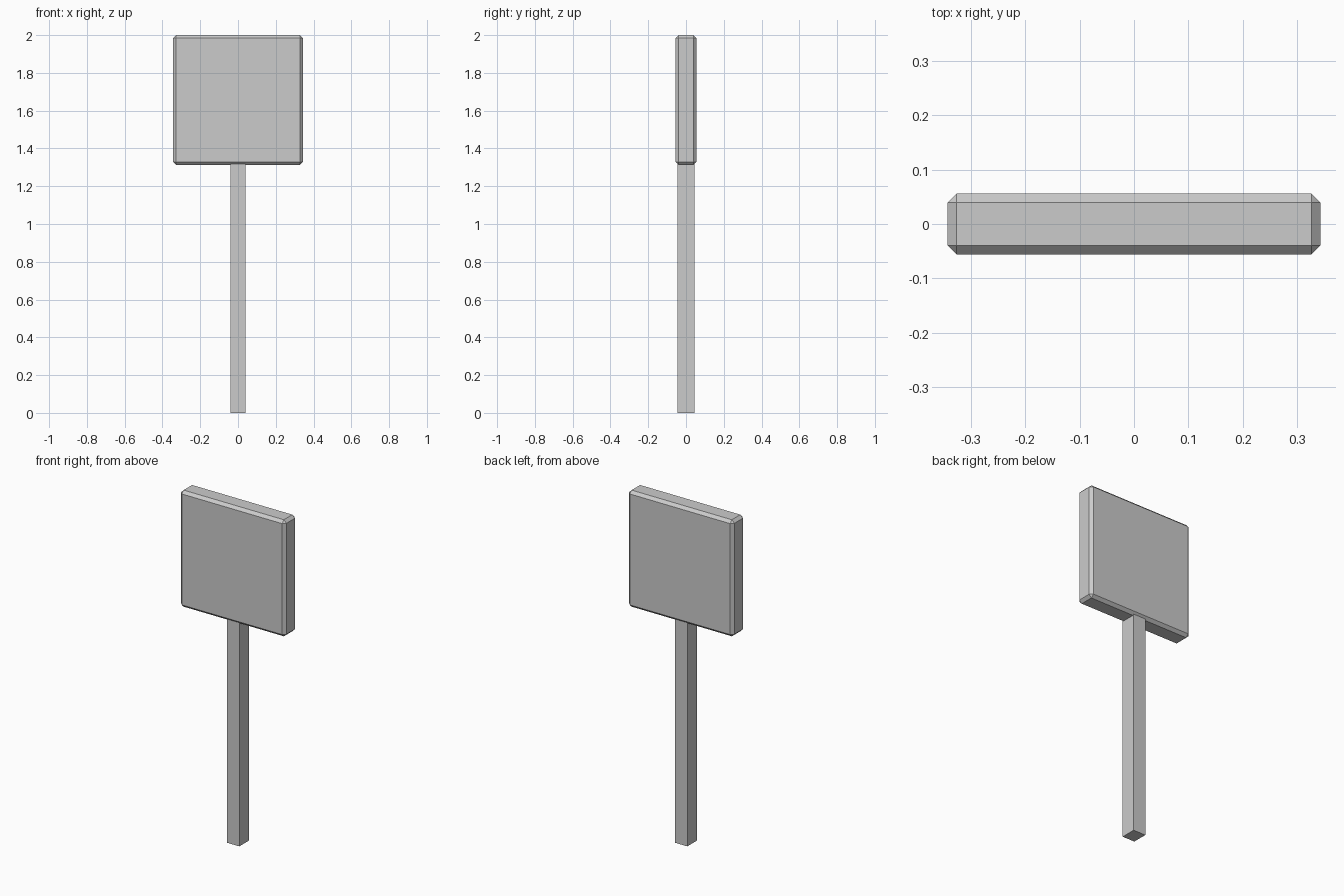
import bpy

if "Cube" in bpy.data.objects:
    bpy.data.objects.remove(bpy.data.objects["Cube"])


def box(name, size, z_min):
    """Axis-aligned box centred on x and y, resting at z_min."""
    bpy.ops.mesh.primitive_cube_add(size=1, location=(0, 0, z_min + size[2] / 2))
    obj = bpy.context.object
    obj.name = name
    obj.scale = size
    bpy.ops.object.transform_apply(location=False, rotation=False, scale=True)
    return obj


# Square post, just poking into the panel's lower chamfer
box("post", (0.08, 0.09, 1.32), 0)

# Square sign panel with flat chamfered edges
panel = box("sign_panel", (0.687, 0.112, 0.687), 1.313)
bevel = panel.modifiers.new("chamfer", "BEVEL")
bevel.width = 0.0165
bevel.segments = 1
